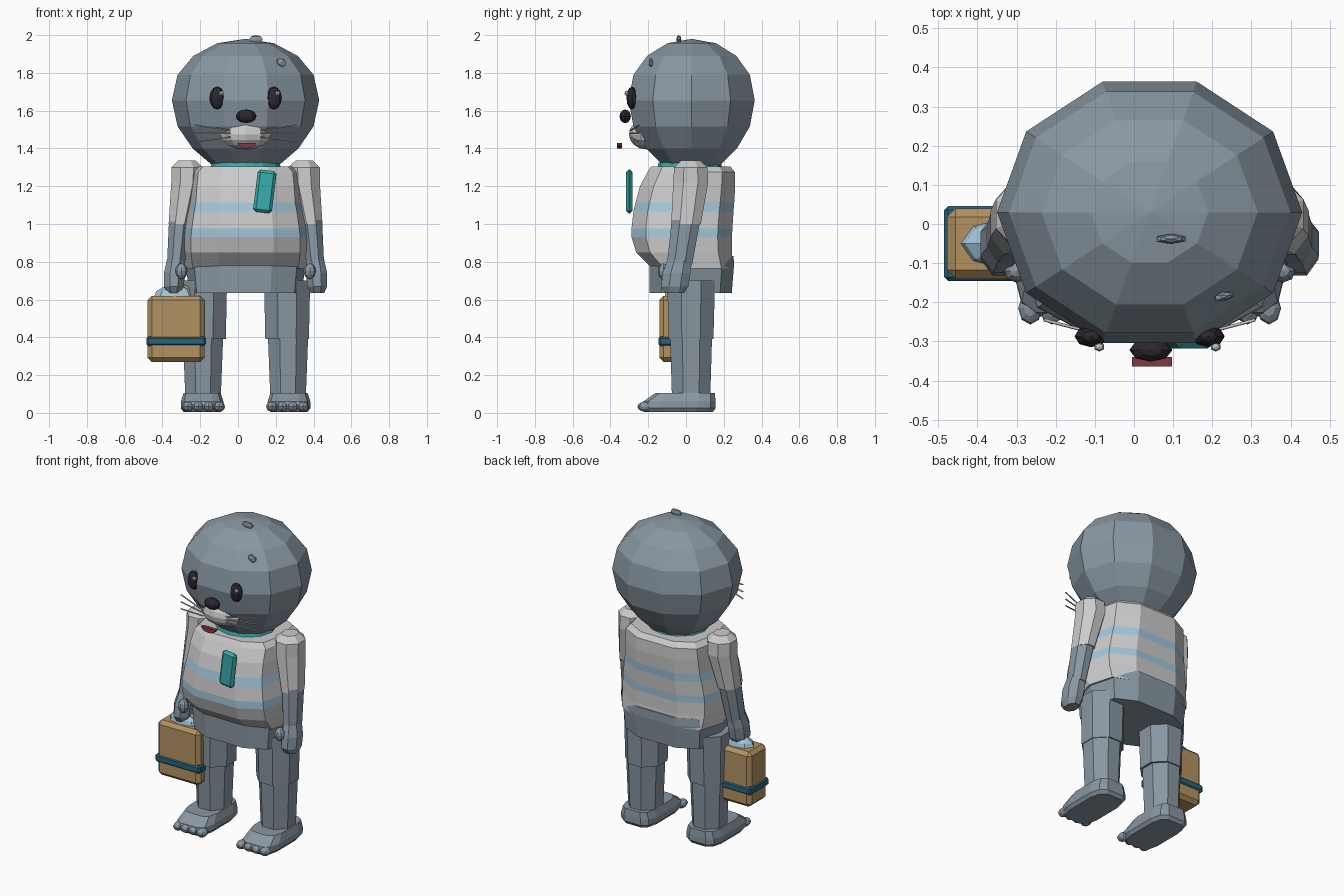
import bpy, bmesh, math
from mathutils import Vector

if "Cube" in bpy.data.objects:
    bpy.data.objects.remove(bpy.data.objects["Cube"])

CX = 0.04  # the figure's own mirror plane; the case widens the left side


def material(name, r, g, b):
    m = bpy.data.materials.new(name)
    m.diffuse_color = (r, g, b, 1)
    m.use_nodes = True
    m.node_tree.nodes["Principled BSDF"].inputs["Base Color"].default_value = m.diffuse_color
    return m


SKIN = material("slate", 0.25, 0.31, 0.36)
WHITE = material("white", 0.8, 0.8, 0.8)
BLUE = material("light_blue", 0.36, 0.57, 0.71)
TEAL = material("teal", 0.04, 0.42, 0.42)
DARK = material("dark", 0.025, 0.02, 0.03)
TAN = material("tan", 0.45, 0.29, 0.12)
BAND = material("band_blue", 0.02, 0.13, 0.2)
RED = material("dark_red", 0.22, 0.04, 0.05)


def finish(name, bm, mats):
    bmesh.ops.recalc_face_normals(bm, faces=bm.faces[:])
    me = bpy.data.meshes.new(name)
    bm.to_mesh(me)
    bm.free()
    for m in mats:
        me.materials.append(m)
    ob = bpy.data.objects.new(name, me)
    bpy.context.collection.objects.link(ob)
    return ob


def loft(name, rings, n, mats, shape=1.0, turn=0.0, bands=()):
    """Skin horizontal rings (x, y, z, rx, ry); bands lists ring gaps using mats[1]."""
    bm = bmesh.new()
    loops = []
    for x, y, z, rx, ry in rings:
        loop = []
        for i in range(n):
            a = 2 * math.pi * i / n + turn
            c, s = math.cos(a), math.sin(a)
            loop.append(bm.verts.new((x + rx * math.copysign(abs(c) ** shape, c),
                                      y + ry * math.copysign(abs(s) ** shape, s), z)))
        loops.append(loop)
    for k in range(len(loops) - 1):
        for i in range(n):
            j = (i + 1) % n
            f = bm.faces.new((loops[k][i], loops[k][j], loops[k + 1][j], loops[k + 1][i]))
            f.material_index = 1 if k in bands else 0
    bm.faces.new(loops[0])
    bm.faces.new(loops[-1])
    return finish(name, bm, mats)


def ball(name, loc, size, mat, seg=8, rings=6, rot=(0, 0, 0)):
    bm = bmesh.new()
    bmesh.ops.create_uvsphere(bm, u_segments=seg, v_segments=rings, radius=1)
    bmesh.ops.scale(bm, vec=size, verts=bm.verts[:])
    ob = finish(name, bm, [mat])
    ob.location, ob.rotation_euler = loc, rot
    return ob


def box(name, lo, hi, mat, bevel=0.02, rot=(0, 0, 0)):
    bm = bmesh.new()
    bmesh.ops.create_cube(bm, size=1)
    lo, hi = Vector(lo), Vector(hi)
    bmesh.ops.scale(bm, vec=hi - lo, verts=bm.verts[:])
    bmesh.ops.bevel(bm, geom=bm.edges[:], offset=bevel, segments=1, affect='EDGES')
    ob = finish(name, bm, [mat])
    ob.location, ob.rotation_euler = (lo + hi) / 2, rot
    return ob


def wire(name, pts, r, mat):
    cu = bpy.data.curves.new(name, 'CURVE')
    cu.dimensions = '3D'
    cu.bevel_depth, cu.bevel_resolution, cu.use_fill_caps = r, 1, True
    sp = cu.splines.new('POLY')
    sp.points.add(len(pts) - 1)
    for p, co in zip(sp.points, pts):
        p.co = (*co, 1)
    cu.materials.append(mat)
    ob = bpy.data.objects.new(name, cu)
    bpy.context.collection.objects.link(ob)
    return ob


# Head: ten-sided ball
head = [(1.98, .002), (1.957, .15), (1.89, .276), (1.79, .36), (1.655, .39),
        (1.517, .36), (1.40, .28), (1.31, .175), (1.28, .12)]
loft("head", [(CX, .03, z, r, r * .9) for z, r in head], 10, [SKIN])
loft("collar", [(CX, .02, 1.28, .19, .175), (CX, .02, 1.325, .18, .165)], 12, [TEAL])

# Torso: striped shirt over hips, (z, half width, front y, back y)
shirt = [(.765, .325, -.18, .25), (.85, .335, -.265, .245), (.93, .335, -.29, .245),
         (.975, .33, -.29, .247), (1.065, .315, -.28, .253), (1.115, .305, -.268, .257),
         (1.2, .298, -.245, .262), (1.275, .29, -.205, .26), (1.305, .26, -.185, .235)]
loft("shirt", [(CX, (f + b) / 2, z, w, (b - f) / 2 * 1.03) for z, w, f, b in shirt],
     10, [WHITE, BLUE], shape=.7, bands=(2, 4))
loft("hips", [(CX, .025, .635, .3, .225), (CX, .03, .78, .315, .232),
              (CX, .03, .83, .3, .23)], 10, [SKIN], shape=.7)

# Limbs, mirrored about CX
for side, s in (("left", -1), ("right", 1)):
    def X(x):
        return CX + s * (x - CX)

    def limb(name, rings, mat):
        loft(side + name, [(X(x), y, z, rx, ry) for x, y, z, rx, ry in rings],
             8, [mat], turn=math.pi / 8)

    limb("_sleeve", [(.35, .025, 1.335, .05, .055), (.35, .025, 1.3, .09, .095),
                     (.352, .025, 1.22, .088, .1), (.388, .0, 1.0, .064, .085)], WHITE)
    limb("_forearm", [(.388, .0, 1.02, .062, .082), (.41, -.035, .78, .05, .072)], SKIN)
    limb("_hand", [(.41, -.035, .81, .05, .068), (.415, -.05, .74, .062, .08),
                   (.42, -.06, .67, .056, .078), (.42, -.06, .635, .04, .055)], SKIN)
    ball(side + "_thumb", (X(.38), -.12, .75), (.033, .03, .042), SKIN)
    limb("_thigh", [(.26, .027, .7, .132, .137), (.26, .027, .39, .125, .128)], SKIN)
    limb("_shin", [(.265, .027, .4, .115, .12), (.265, .027, .09, .102, .11)], SKIN)

    # Foot with four toes
    loft(side + "_foot", [(X(.27), -.04, .005, .1, .185), (X(.27), -.04, .025, .115, .2),
                          (X(.27), -.035, .06, .115, .195), (X(.27), -.005, .105, .1, .16)],
         12, [SKIN], shape=.5, turn=math.pi / 12)
    for x in (.18, .235, .29, .345):
        ball(side + "_toe", (X(x), -.215, .033), (.031, .042, .027), SKIN)

    # Eye, highlight and whiskers
    ball(side + "_eye", (X(.19), -.287, 1.667), (.042, .028, .06), DARK)
    ball(side + "_eye_highlight", (.06 + s * .149, -.314, 1.692), (.014, .012, .014), WHITE, 6, 4)
    for z0, z1 in ((1.495, 1.525), (1.48, 1.48), (1.46, 1.435)):
        wire(side + "_whisker", [(X(.12), -.295, z0), (X(.31), -.245, z1)], .004, WHITE)

# Muzzle, nose and mouth
ball("muzzle", (CX, -.21, 1.475), (.14, .092, .08), WHITE, 10, 8)
ball("nose", (CX + .003, -.322, 1.57), (.055, .03, .036), DARK, 8, 6)
bm = bmesh.new()
arc = [bm.verts.new((.046 + .051 * math.cos(a), -.34, 1.43 + .03 * math.sin(a)))
       for a in (math.pi + math.pi * i / 6 for i in range(7))]
lip = bmesh.ops.extrude_face_region(bm, geom=[bm.faces.new(arc)])["geom"]
bmesh.ops.translate(bm, vec=(0, -.024, 0),
                    verts=[v for v in lip if isinstance(v, bmesh.types.BMVert)])
finish("mouth", bm, [RED])

# Brow flecks and crown tuft
ball("left_brow", (-.17, -.2, 1.78), (.028, .012, .022), SKIN, 6, 4, (0, -.5, -.4))
ball("right_brow", (.23, -.185, 1.855), (.03, .012, .022), SKIN, 6, 4, (0, .6, .2))
ball("crown_tuft", (.095, -.038, 1.978), (.042, .013, .022), SKIN, 6, 4)

# Tie
box("tie", (.092, -.318, 1.06), (.192, -.283, 1.285), TEAL, .015, (0, math.radians(7), 0))

# Carry case
box("case", (-.478, -.14, .27), (-.178, .04, .62), TAN, .022)
box("case_strap", (-.485, -.146, .355), (-.17, .046, .405), BAND, .01)
ball("case_bundle", (-.335, -.05, .61), (.112, .065, .068), BLUE, 8, 6)
wire("case_handle", [(-.31 + .08 * math.cos(a), -.06, .61 + .062 * math.sin(a))
                     for a in (math.pi * i / 8 for i in range(9))], .011, TAN)
